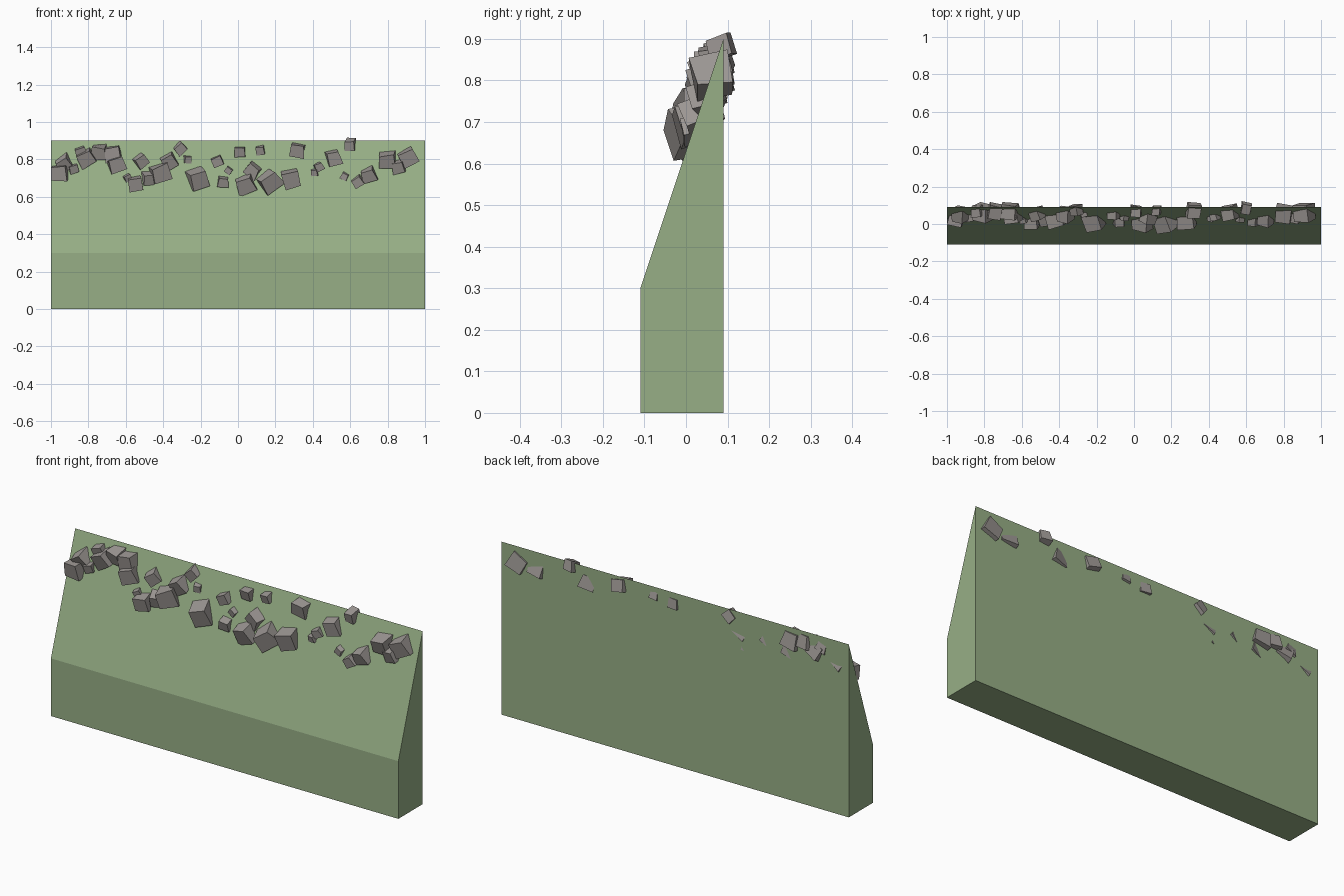
import bpy
import bmesh
import math
import random
from mathutils import Euler, Matrix, Vector

default = bpy.data.objects.get("Cube")
if default:
    bpy.data.objects.remove(default, do_unlink=True)

random.seed(7)


def make_material(name, colour):
    mat = bpy.data.materials.new(name)
    mat.use_nodes = True
    mat.diffuse_color = (*colour, 1)
    mat.node_tree.nodes["Principled BSDF"].inputs["Base Color"].default_value = (*colour, 1)
    return mat


def add_object(name, bm, material):
    bmesh.ops.recalc_face_normals(bm, faces=bm.faces[:])
    mesh = bpy.data.meshes.new(name)
    bm.to_mesh(mesh)
    bm.free()
    mesh.materials.append(material)
    obj = bpy.data.objects.new(name, mesh)
    bpy.context.collection.objects.link(obj)
    return obj


grass = make_material("grass green", (0.31, 0.43, 0.24))
stone = make_material("stone grey", (0.33, 0.305, 0.29))

# Bank: side profile (y, z) extruded along x
FRONT, BACK, LIP, TOP = -0.11, 0.09, 0.30, 0.90
profile = [(FRONT, 0), (BACK, 0), (BACK, TOP), (FRONT, LIP)]
bm = bmesh.new()
side = bm.faces.new([bm.verts.new((-1, y, z)) for y, z in profile])
extruded = bmesh.ops.extrude_face_region(bm, geom=[side])["geom"]
bmesh.ops.translate(bm, vec=(2, 0, 0),
                    verts=[v for v in extruded if isinstance(v, bmesh.types.BMVert)])
add_object("grass_bank", bm, grass)


def slope_y(z):
    """Depth of the sloping face at a given height."""
    return FRONT + (z - LIP) * (BACK - FRONT) / (TOP - LIP)


def add_rock(name, x, z, size, roll):
    """Irregular block half sunk in the slope, leaning forward."""
    bm = bmesh.new()
    bmesh.ops.create_cube(bm, size=size)
    for v in bm.verts:
        taper = 0.88 if v.co.z > 0 else 1.0
        v.co = Vector((v.co.x * 0.95 * taper, v.co.y * 0.9, v.co.z * 0.82))
        v.co += Vector([random.uniform(-0.06, 0.06) * size for _ in range(3)])
    pitch = random.uniform(10, 22)
    yaw = random.uniform(-15, 15)
    turn = (Matrix.Rotation(math.radians(-roll), 4, "Y")
            @ Euler((math.radians(pitch), 0, math.radians(yaw))).to_matrix().to_4x4())
    bm.transform(Matrix.Translation((x, slope_y(z), z)) @ turn)
    return add_object(name, bm, stone)


# Rocks: x, z and size in hundredths, then roll in degrees
rocks = [
    (-95, 73, 9, 0), (-93, 78, 8, 30), (-88, 75, 5, 15), (-84, 84, 6, 20),
    (-81, 81, 9, 25), (-74, 84, 8, -5), (-67, 83, 9, 10), (-65, 77, 9, 20),
    (-59, 70, 4, 30), (-55, 67, 8, 8), (-52, 79, 7, 35), (-48, 70, 7, 5),
    (-42, 73, 10, 20), (-37, 79, 8, 30), (-31, 86, 6, 40), (-27, 80, 4, 0),
    (-22, 70, 11, 20), (-11, 79, 6, 25), (-8, 68, 6, -3), (-5, 74, 4, -40),
    (1, 84, 6, 0), (4, 67, 10, 20), (8, 74, 8, -35), (12, 85, 5, 8),
    (17, 68, 11, 35), (28, 70, 10, 15), (32, 85, 8, -10), (41, 73, 4, 5),
    (43, 76, 5, 30), (51, 81, 8, 15), (57, 71, 4, -25), (60, 88, 6, 0),
    (64, 68, 6, 30), (70, 72, 8, 20), (80, 80, 9, 5), (86, 76, 7, 15),
    (91, 81, 10, 25),
]
for i, (x, z, size, roll) in enumerate(rocks, 1):
    add_rock(f"rock_{i}", x / 100, z / 100, size / 100, roll)
